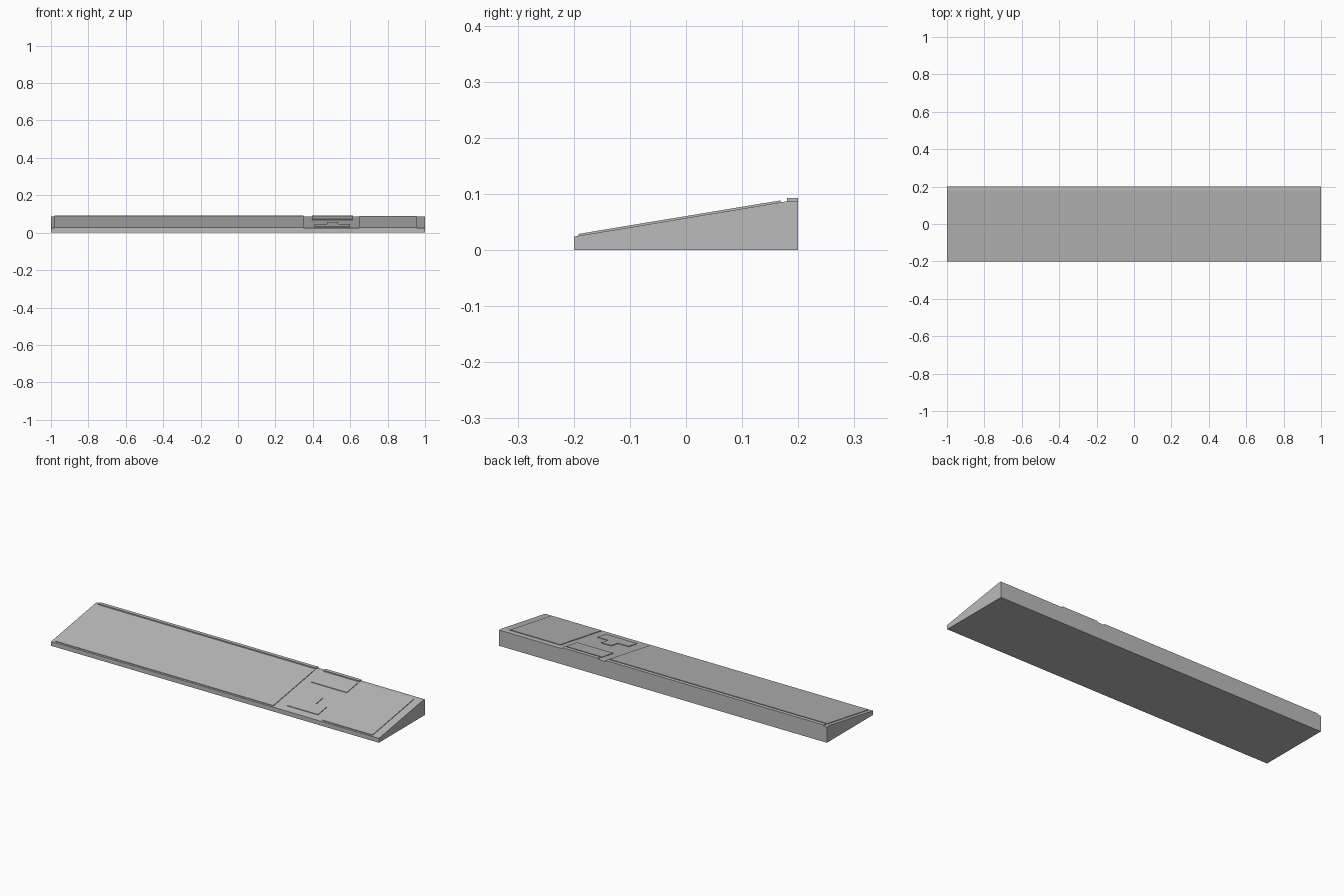
import bpy
import bmesh

cube = bpy.data.objects.get("Cube")
if cube:
    bpy.data.objects.remove(cube, do_unlink=True)

grey = bpy.data.materials.new("plain grey")
grey.use_nodes = True
colour = (0.5, 0.5, 0.5, 1)
grey.diffuse_color = colour
grey.node_tree.nodes["Principled BSDF"].inputs["Base Color"].default_value = colour

FRONT, BREAK, BACK = -0.2, 0.18, 0.2
LOW, HIGH = 0.024, 0.087
KEY_RISE = 0.0035


def deck(y):
    """Height of the sloping deck at depth y."""
    return LOW + (HIGH - LOW) * (y - FRONT) / (BREAK - FRONT)


def extrude(name, outline, move):
    """Solid made by sweeping a closed outline along a vector."""
    bm = bmesh.new()
    face = bm.faces.new([bm.verts.new(p) for p in outline])
    swept = bmesh.ops.extrude_face_region(bm, geom=[face])["geom"]
    verts = [v for v in swept if isinstance(v, bmesh.types.BMVert)]
    bmesh.ops.translate(bm, verts=verts, vec=move)
    bmesh.ops.recalc_face_normals(bm, faces=bm.faces)
    mesh = bpy.data.meshes.new(name)
    bm.to_mesh(mesh)
    bm.free()
    mesh.materials.append(grey)
    obj = bpy.data.objects.new(name, mesh)
    bpy.context.collection.objects.link(obj)
    return obj


def key_plate(name, plan):
    """Raised key group following the sloping deck."""
    extrude(name, [(x, y, deck(y)) for x, y in plan], (0, 0, KEY_RISE))


def box_plan(x0, x1, y0, y1):
    return [(x0, y0), (x1, y0), (x1, y1), (x0, y1)]


# Wedge-shaped case
side = [(FRONT, 0), (FRONT, LOW), (BREAK, HIGH), (BACK, HIGH), (BACK, 0)]
extrude("case", [(-1, y, z) for y, z in side], (2, 0, 0))

# Key groups on the slope
key_plate("main_keys", box_plan(-0.98, 0.35, -0.192, 0.168))
key_plate("number_keys", box_plan(0.65, 0.955, -0.192, 0.168))
key_plate("navigation_keys", box_plan(0.395, 0.615, 0.07, 0.168))

# Arrow keys form an upside-down T
key_plate("arrow_keys", [(0.41, -0.16), (0.60, -0.16), (0.60, -0.085), (0.535, -0.085),
                         (0.535, -0.025), (0.475, -0.025), (0.475, -0.085), (0.41, -0.085)])

# Function rows on the flat back ledge
for name, x0, x1 in (("function_keys", -0.98, 0.35), ("system_keys", 0.395, 0.615)):
    plan = box_plan(x0, x1, BREAK, BACK)
    extrude(name, [(x, y, HIGH) for x, y in plan], (0, 0, 0.006))
